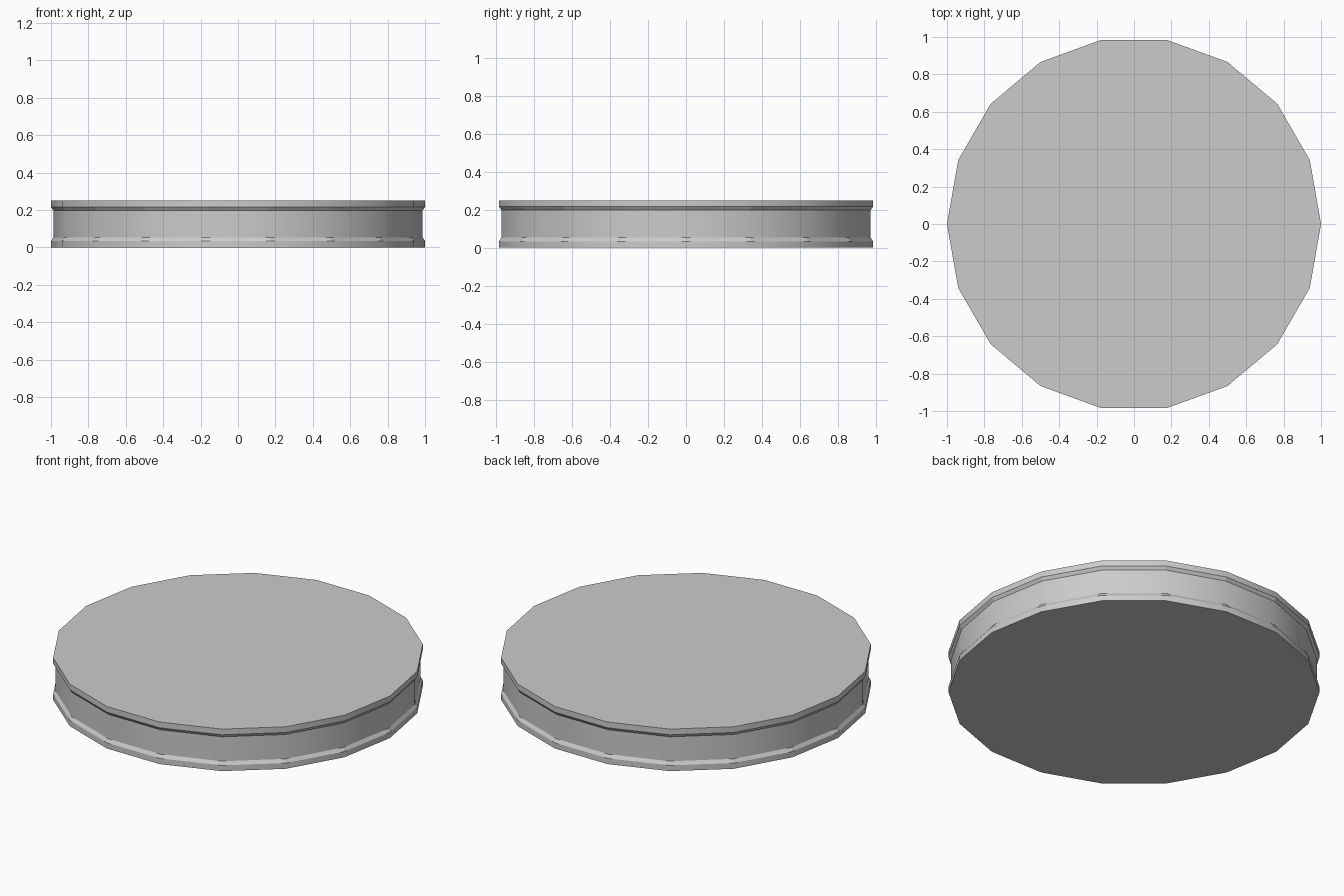
import bpy, bmesh
from math import cos, sin, tau

if "Cube" in bpy.data.objects:
    bpy.data.objects.remove(bpy.data.objects["Cube"])

SIDES = 18
# (radius, height) from bottom rim, through the recessed waist, to top rim
PROFILE = [(1.0, 0.0), (1.0, 0.034), (0.987, 0.053),
           (0.987, 0.198), (1.0, 0.216), (1.0, 0.25)]

bm = bmesh.new()
rings = [[bm.verts.new((r * cos(tau * i / SIDES), r * sin(tau * i / SIDES), z))
          for i in range(SIDES)] for r, z in PROFILE]

# Side walls: rims and waist smooth, sloped bands flat
for k, (low, high) in enumerate(zip(rings, rings[1:])):
    for i in range(SIDES):
        j = (i + 1) % SIDES
        face = bm.faces.new((low[i], low[j], high[j], high[i]))
        face.smooth = k % 2 == 0

# Top and bottom caps
bm.faces.new(rings[-1])
bm.faces.new(rings[0][::-1])

# Horizontal creases stay sharp
for e in bm.edges:
    if abs(e.verts[0].co.z - e.verts[1].co.z) < 1e-5:
        e.smooth = False

mesh = bpy.data.meshes.new("grooved_disc")
bm.to_mesh(mesh)
bm.free()
disc = bpy.data.objects.new("grooved_disc", mesh)
bpy.context.collection.objects.link(disc)
